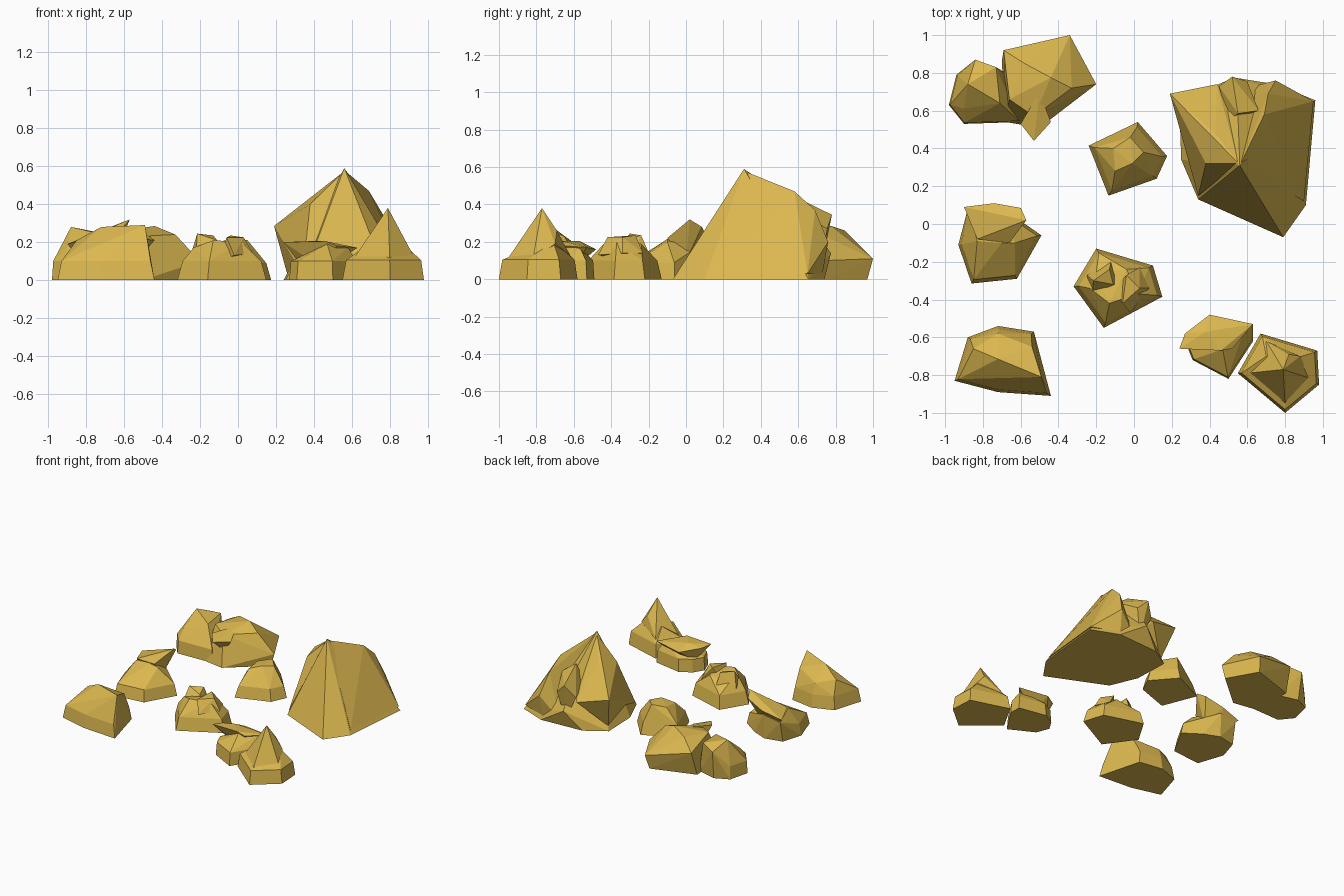
import bpy, bmesh

ochre = bpy.data.materials.new("ochre_stone")
ochre.diffuse_color = (0.71, 0.475, 0.078, 1)


def hull(name, pts):
    """Flat-faced convex block around a few points."""
    bm = bmesh.new()
    for p in pts:
        bm.verts.new(p)
    res = bmesh.ops.convex_hull(bm, input=bm.verts)
    junk = {g for g in res["geom_interior"] + res["geom_unused"]
            if isinstance(g, bmesh.types.BMVert)}
    bmesh.ops.delete(bm, geom=list(junk), context='VERTS')
    bmesh.ops.recalc_face_normals(bm, faces=bm.faces)
    me = bpy.data.meshes.new(name)
    bm.to_mesh(me)
    bm.free()
    me.materials.append(ochre)
    ob = bpy.data.objects.new(name, me)
    bpy.context.collection.objects.link(ob)
    return ob


def rock(name, outline, crown, shoulder=0.1, inset=0.9, spurs=()):
    """Ground outline, inset shoulder ring, crown points, and merged spurs."""
    cx = sum(p[0] for p in outline) / len(outline)
    cy = sum(p[1] for p in outline) / len(outline)
    pts = [(x, y, 0) for x, y in outline] + list(crown)
    if shoulder:
        pts += [(cx + (x - cx) * inset, cy + (y - cy) * inset, shoulder) for x, y in outline]
    body = hull(name, pts)
    for i, spur in enumerate(spurs):
        helper = hull(f"{name}_spur_{i + 1}", spur)
        helper.hide_render = True
        helper.hide_viewport = True
        mod = body.modifiers.new("merge_spur", 'BOOLEAN')
        mod.operation = 'UNION'
        mod.solver = 'EXACT'
        mod.object = helper
    return body


# Large boulder: tall peak, left wing, and a second ridge leaving a groove at the back
rock("large_boulder",
     [(.24, .62), (.25, .34), (.34, .13), (.79, -.07), (.91, .10), (.96, .655), (.75, .74), (.40, .72)],
     [(.56, .31, .59), (.55, .585, .40), (.53, .775, .14)], shoulder=0,
     spurs=[
         # left wing
         [(.555, .32, .57), (.38, .32, .40), (.43, .48, .455), (.19, .69, .285), (.44, .74, .22),
          (.26, .60, .03), (.34, .15, .03), (.55, .58, .30), (.60, .30, .10)],
         # right ridge
         [(.565, .32, .575), (.69, .58, .47), (.71, .69, .37), (.75, .76, .2), (.95, .65, .03),
          (.74, .73, .03), (.90, .12, .03), (.60, .72, .03), (.60, .30, .10)],
         # back prow
         [(.55, .585, .44), (.52, .78, .345), (.60, .755, .27), (.45, .73, .25), (.66, .60, .36),
          (.55, .72, .05), (.50, .55, .30)],
     ])

# Back left pair
rock("back_left_small_rock",
     [(-.98, .63), (-.94, .79), (-.83, .84), (-.68, .80), (-.60, .54), (-.90, .53)],
     [(-.88, .74, .28), (-.84, .87, .22), (-.73, .83, .25), (-.71, .64, .24), (-.90, .61, .17)],
     shoulder=.1, inset=.96)
rock("back_left_large_rock",
     [(-.70, .86), (-.36, .97), (-.23, .74), (-.50, .51), (-.68, .54)],
     [(-.34, 1.0, .11), (-.20, .74, .10), (-.69, .92, .19), (-.44, .775, .285),
      (-.58, .85, .26), (-.66, .66, .25), (-.33, .72, .24), (-.53, .57, .23)], shoulder=0,
     spurs=[[(-.53, .44, .22), (-.60, .53, .24), (-.44, .54, .21), (-.55, .62, .08), (-.50, .70, .26)]])

# Two domed middle rocks
rock("middle_back_rock",
     [(-.24, .415), (.02, .54), (.175, .36), (.12, .24), (-.135, .15)],
     [(-.11, .40, .20), (-.02, .46, .22), (.05, .38, .21), (-.01, .32, .22), (-.10, .28, .19)],
     shoulder=.09, inset=.86)
rock("middle_front_rock",
     [(-.32, -.33), (-.20, -.13), (.10, -.22), (.15, -.385), (-.16, -.55)],
     [(-.235, -.34, .17), (-.13, -.42, .21), (.02, -.37, .20), (-.20, -.26, .17), (-.04, -.24, .19)],
     shoulder=.1, inset=.88,
     spurs=[
         [(-.215, -.30, .245), (-.13, -.24, .235), (-.11, -.32, .21), (-.22, -.38, .14),
          (-.12, -.19, .12), (-.25, -.27, .13), (-.05, -.32, .08)],
         [(-.04, -.27, .235), (.03, -.34, .225), (-.06, -.42, .225), (-.02, -.47, .13),
          (.08, -.34, .14), (.03, -.23, .14), (-.10, -.35, .10)],
     ])

# Left rock with an overhanging horn
rock("left_horned_rock",
     [(-.93, -.11), (-.88, .05), (-.74, .08), (-.62, .03), (-.49, -.06), (-.62, -.29), (-.86, -.315)],
     [(-.83, -.09, .20), (-.70, -.10, .215), (-.63, -.10, .2), (-.88, .08, .16), (-.74, .09, .19)],
     shoulder=.09, inset=.91,
     spurs=[[(-.57, .02, .32), (-.60, .085, .28), (-.74, .11, .23), (-.90, .09, .19),
             (-.83, -.08, .21), (-.66, -.10, .22), (-.80, .02, .08), (-.66, .0, .10)]])

# Front left wedge
rock("front_left_wedge",
     [(-.95, -.83), (-.88, -.60), (-.72, -.54), (-.53, -.57), (-.44, -.91), (-.72, -.89)],
     [(-.85, -.66, .21), (-.72, -.715, .28), (-.49, -.81, .29), (-.54, -.65, .23), (-.72, -.58, .18)],
     shoulder=.1, inset=.92)

# Front right ledge rock, with an overhanging slab over a recess
rock("front_right_ledge_rock",
     [(.27, -.62), (.32, -.54), (.41, -.49), (.63, -.53), (.63, -.62), (.50, -.82), (.31, -.72)],
     [(.47, -.665, .19), (.58, -.57, .175), (.40, -.56, .14)], shoulder=.1, inset=.95,
     spurs=[[(.24, -.66, .20), (.27, -.58, .19), (.40, -.48, .16), (.46, -.67, .205), (.63, -.53, .17),
             (.38, -.57, .205), (.52, -.66, .18), (.45, -.60, .06), (.33, -.58, .08)]])

# Front right spire
rock("front_right_spire_rock",
     [(.55, -.79), (.67, -.58), (.97, -.67), (.98, -.85), (.80, -1.0)],
     [(.70, -.70, .2), (.86, -.71, .2)], shoulder=.105, inset=.92,
     spurs=[[(.79, -.77, .38), (.73, -.76, .25), (.82, -.69, .26), (.88, -.70, .19),
             (.94, -.82, .10), (.80, -.96, .10), (.60, -.79, .10), (.70, -.62, .13), (.80, -.77, .04)]])
